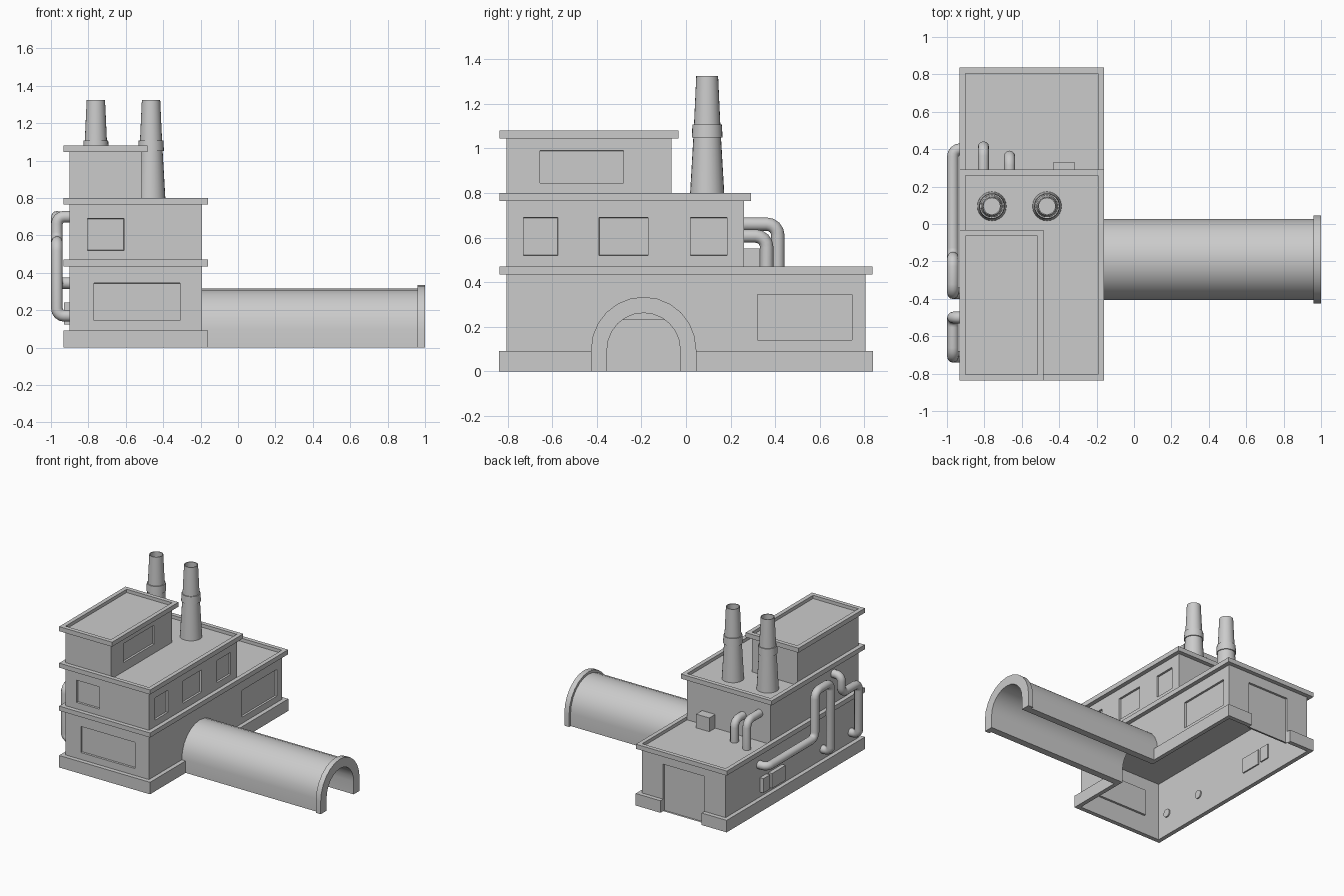
import bpy, bmesh, math
from mathutils import Vector

if "Cube" in bpy.data.objects:
    bpy.data.objects.remove(bpy.data.objects["Cube"])


def finish(name, bm, smooth=False, fix=True):
    if fix:
        bmesh.ops.recalc_face_normals(bm, faces=bm.faces)
    me = bpy.data.meshes.new(name)
    bm.to_mesh(me)
    bm.free()
    ob = bpy.data.objects.new(name, me)
    bpy.context.collection.objects.link(ob)
    if smooth:
        shade(ob)
    return ob


def shade(ob):
    bpy.ops.object.select_all(action='DESELECT')
    bpy.context.view_layer.objects.active = ob
    ob.select_set(True)
    bpy.ops.object.shade_smooth_by_angle(angle=math.radians(35))


def box_bm(lo, hi):
    bm = bmesh.new()
    bmesh.ops.create_cube(bm, size=1)
    for v in bm.verts:
        v.co = [lo[i] + (v.co[i] + 0.5) * (hi[i] - lo[i]) for i in range(3)]
    return bm


def strip(name, outer, inner, lo, hi, closed=False, axis='z', smooth=False):
    """Band between two outlines, extruded from lo to hi along an axis."""
    bm = bmesh.new()
    put = lambda p, h: (p[0], p[1], h) if axis == 'z' else (h, p[0], p[1])
    rings = [[bm.verts.new(put(p, h)) for p in pts]
             for pts, h in ((outer, lo), (outer, hi), (inner, hi), (inner, lo))]
    n = len(outer)
    for i in range(n if closed else n - 1):
        j = (i + 1) % n
        for k in range(4):
            a, b = rings[k], rings[(k + 1) % 4]
            bm.faces.new((a[i], a[j], b[j], b[i]))
    if not closed:
        for i in (0, n - 1):
            bm.faces.new([r[i] for r in rings])
    return finish(name, bm, smooth)


def opening(bm, axis, wall, u, z, depth=0.015):
    """Recess (or, with depth 0, remove) a rectangle of the wall at axis = wall."""
    other = 1 - axis

    def on_wall():
        return [f for f in bm.faces if all(abs(v.co[axis] - wall) < 1e-4 for v in f.verts)]
    for ax, c in ((other, u[0]), (other, u[1]), (2, z[0]), (2, z[1])):
        fs = on_wall()
        es = list({e for f in fs for e in f.edges})
        vs = list({v for f in fs for v in f.verts})
        no, co = Vector((0, 0, 0)), Vector((0, 0, 0))
        no[ax], co[ax] = 1, c
        bmesh.ops.bisect_plane(bm, geom=vs + es + fs, plane_co=co, plane_no=no, dist=1e-5)
    hit = []
    for f in on_wall():
        c = f.calc_center_median()
        if u[0] < c[other] < u[1] and z[0] < c[2] < z[1]:
            hit.append(f)
    if depth:
        bmesh.ops.inset_region(bm, faces=hit, thickness=0.001, depth=-depth,
                               use_boundary=True, use_even_offset=True)
    else:
        bmesh.ops.delete(bm, geom=hit, context='FACES')


def storey(name, x, y, z, openings):
    """Open-bottomed shell with recessed windows and a parapet ledge."""
    bm = box_bm((x[0], y[0], z[0]), (x[1], y[1], z[1] - 0.025))
    bmesh.ops.recalc_face_normals(bm, faces=bm.faces)
    bmesh.ops.delete(bm, geom=[f for f in bm.faces if f.normal.z < -0.5], context='FACES')
    for o in openings:
        opening(bm, *o)
    finish(name, bm, fix=False)
    rect = lambda d: [(x[0] - d, y[0] - d), (x[1] + d, y[0] - d), (x[1] + d, y[1] + d), (x[0] - d, y[1] + d)]
    strip(name + "_ledge", rect(0.032), rect(0), z[1] - 0.035, z[1], closed=True)


def arch(r, n=12, cy=-0.19, cz=0.098):
    a = [(cy + r * math.cos(math.pi * i / n), cz + r * math.sin(math.pi * i / n)) for i in range(n + 1)]
    return [(cy + r, 0)] + a + [(cy - r, 0)]


def pipe(name, pts, r=0.031, bend=0.05, steps=4):
    """Tube along a path with rounded corners."""
    pts = [Vector(p) for p in pts]
    path = [pts[0]]
    for a, b, c in zip(pts, pts[1:], pts[2:]):
        da, dc = (a - b).normalized(), (c - b).normalized()
        k = min(bend, (a - b).length * 0.49, (c - b).length * 0.49)
        ctr = b + (da + dc) * k
        for i in range(steps + 1):
            t = math.pi / 2 * i / steps
            path.append(ctr - dc * k * math.cos(t) - da * k * math.sin(t))
    path.append(pts[-1])
    cu = bpy.data.curves.new(name, 'CURVE')
    cu.dimensions = '3D'
    cu.bevel_depth, cu.bevel_resolution, cu.use_fill_caps = r, 4, True
    sp = cu.splines.new('POLY')
    sp.points.add(len(path) - 1)
    for q, p in zip(sp.points, path):
        q.co = (*p, 1)
    ob = bpy.data.objects.new(name, cu)
    bpy.context.collection.objects.link(ob)
    bpy.ops.object.select_all(action='DESELECT')
    bpy.context.view_layer.objects.active = ob
    ob.select_set(True)
    bpy.ops.object.convert(target='MESH')
    shade(bpy.context.view_layer.objects.active)


def lathe(name, cx, cy, prof, n=24):
    bm = bmesh.new()
    rings = [[bm.verts.new((cx + r * math.cos(math.tau * i / n), cy + r * math.sin(math.tau * i / n), z))
              for i in range(n)] for r, z in prof]
    for a, b in zip(rings, rings[1:]):
        for i in range(n):
            j = (i + 1) % n
            bm.faces.new((a[i], a[j], b[j], b[i]))
    bm.faces.new(rings[-1])
    finish(name, bm, True, fix=False)


X0, X1, Y0, Y1 = -0.90, -0.192, -0.805, 0.805

# storeys: (axis, wall position, span, height span)
storey("ground_floor", (X0, X1), (Y0, Y1), (0, 0.47), [
    (1, Y0, (-0.77, -0.31), (0.145, 0.345)),
    (0, X1, (0.32, 0.745), (0.14, 0.345)),
    (0, X1, (-0.355, -0.025), (0, 0.23), 0),
    (1, Y1, (-0.72, -0.37), (0, 0.36))])
storey("middle_floor", (X0, X1), (Y0, 0.26), (0.445, 0.80), [
    (1, Y0, (-0.805, -0.61), (0.52, 0.69)),
    (0, X1, (-0.73, -0.575), (0.52, 0.69)),
    (0, X1, (-0.39, -0.17), (0.52, 0.69)),
    (0, X1, (0.02, 0.185), (0.52, 0.69))])
storey("top_floor", (X0, -0.515), (Y0, -0.065), (0.775, 1.08), [
    (0, -0.515, (-0.655, -0.28), (0.845, 0.99))])

# plinth in two runs, broken at the tunnel and the back door
ox0, ox1, oy0, oy1 = -0.932, -0.16, -0.838, 0.838
strip("plinth_front", [(ox1, -0.40), (ox1, oy0), (ox0, oy0), (ox0, oy1), (-0.72, oy1)],
      [(X1, -0.40), (X1, Y0), (X0, Y0), (X0, Y1), (-0.72, Y1)], 0, 0.092)
strip("plinth_back", [(-0.37, oy1), (ox1, oy1), (ox1, 0.02)],
      [(-0.37, Y1), (X1, Y1), (X1, 0.02)], 0, 0.092)

# arched tunnel and its end rim
strip("tunnel", arch(0.217), arch(0.164), X1, 0.96, axis='x', smooth=True)
strip("tunnel_rim", arch(0.236), arch(0.164), 0.96, 1.0, axis='x', smooth=True)

# chimneys
for i, cx in enumerate((-0.76, -0.465)):
    lathe(f"chimney_{i + 1}", cx, 0.095, [
        (0.078, 0.775), (0.062, 1.05), (0.069, 1.05), (0.066, 1.108), (0.059, 1.108),
        (0.049, 1.325), (0.043, 1.325), (0.045, 1.27)])

# pipes on the left wall
px, w = -0.968, -0.89
pipe("wall_pipe_long", [(w, 0.40, 0.345), (px, 0.40, 0.345), (px, -0.18, 0.345), (px, -0.18, 0.70),
                        (px, -0.37, 0.70), (px, -0.37, 0.17), (w, -0.37, 0.17)])
pipe("wall_pipe_short", [(w, -0.50, 0.70), (px, -0.50, 0.70), (px, -0.50, 0.565), (px, -0.71, 0.565),
                         (px, -0.71, 0.17), (w, -0.71, 0.17)])

# pipes from the middle floor down to the rear roof
for i, (x, y, z) in enumerate(((-0.805, 0.412, 0.66), (-0.665, 0.362, 0.607))):
    pipe(f"roof_pipe_{i + 1}", [(x, 0.25, z), (x, y, z), (x, y, 0.44)], r=0.03)

# utility boxes
finish("roof_box", box_bm((-0.43, 0.255, 0.44), (-0.318, 0.332, 0.55)))
finish("wall_box_small", box_bm((-0.93, 0.31, 0.13), (-0.89, 0.39, 0.24)))
finish("wall_box_large", box_bm((-0.93, 0.12, 0.125), (-0.89, 0.285, 0.24)))
